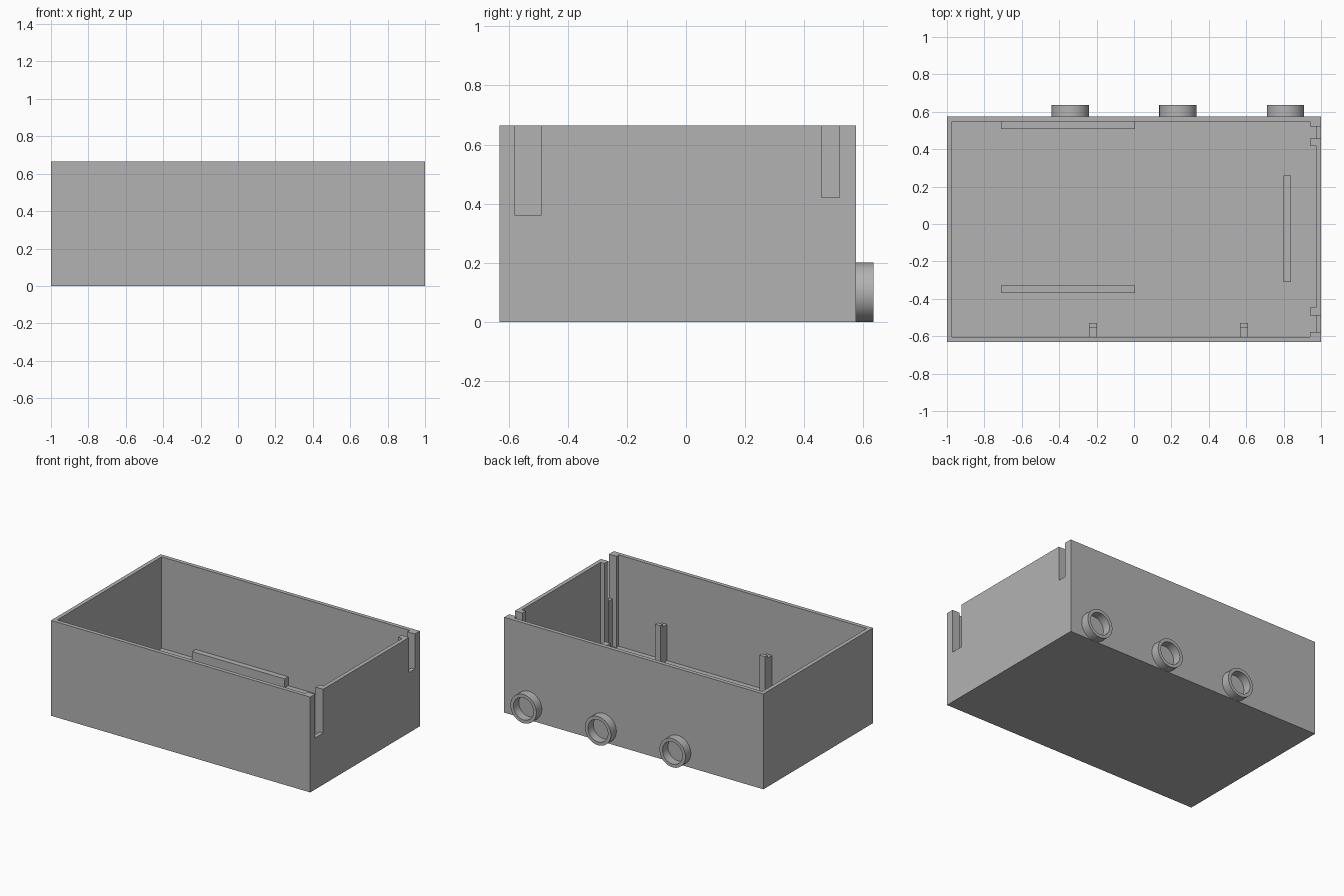
import bpy
import bmesh
from math import cos, sin, tau

cube = bpy.data.objects.get("Cube")
if cube:
    bpy.data.objects.remove(cube, do_unlink=True)

GREY = (0.45, 0.45, 0.45, 1)
grey = bpy.data.materials.new("plain grey")
grey.use_nodes = True
grey.diffuse_color = GREY
grey.node_tree.nodes["Principled BSDF"].inputs["Base Color"].default_value = GREY

# Outer and inner limits of the tray
X, FRONT, BACK, TOP = 1.0, -0.632, 0.575, 0.665
WALL = 0.028
FLOOR = 0.028
IN_X, IN_FRONT, IN_BACK = X - WALL, FRONT + WALL, BACK - WALL


def finish(bm, name):
    bmesh.ops.recalc_face_normals(bm, faces=bm.faces)
    mesh = bpy.data.meshes.new(name)
    bm.to_mesh(mesh)
    bm.free()
    mesh.materials.append(grey)
    obj = bpy.data.objects.new(name, mesh)
    bpy.context.collection.objects.link(obj)
    return obj


def extrude(name, points, offset):
    """Solid made by sweeping a flat outline along an offset."""
    bm = bmesh.new()
    face = bm.faces.new([bm.verts.new(p) for p in points])
    swept = bmesh.ops.extrude_face_region(bm, geom=[face], use_keep_orig=True)
    verts = [g for g in swept["geom"] if isinstance(g, bmesh.types.BMVert)]
    bmesh.ops.translate(bm, verts=verts, vec=offset)
    return finish(bm, name)


def box(name, x, y, z):
    outline = [(x[0], y[0], z[0]), (x[1], y[0], z[0]),
               (x[1], y[1], z[0]), (x[0], y[1], z[0])]
    return extrude(name, outline, (0, 0, z[1] - z[0]))


# Open tray, with the cavity and the two wall slots cut out
tray = box("tray", (-X, X), (FRONT, BACK), (0, TOP))
slots = {"front": (-0.578, -0.49, 0.36), "back": (0.458, 0.52, 0.42)}
cutters = [box("cavity_cutter", (-IN_X, IN_X), (IN_FRONT, IN_BACK), (FLOOR, TOP + 0.1))]
for side, (y0, y1, bottom) in slots.items():
    cutters.append(box(side + "_slot_cutter", (IN_X - 0.02, X + 0.1), (y0, y1),
                       (bottom, TOP + 0.1)))
for cutter in cutters:
    cutter.hide_render = True
    mod = tray.modifiers.new(cutter.name, "BOOLEAN")
    mod.operation = "DIFFERENCE"
    mod.solver = "EXACT"
    mod.object = cutter
bpy.context.view_layer.objects.active = tray
for cutter in cutters:
    bpy.ops.object.modifier_apply(modifier=cutter.name)
    bpy.data.objects.remove(cutter, do_unlink=True)

# Guide ribs on the inside of the wall, either side of each slot
ribs = {"front_outer": (IN_FRONT, -0.578), "front_inner": (-0.49, -0.447),
        "back_inner": (0.42, 0.458), "back_outer": (0.52, IN_BACK)}
for name, y in ribs.items():
    box(name + "_guide_rib", (0.942, IN_X), y, (FLOOR, TOP))

# Low retaining bars on the floor
box("front_floor_bar", (-0.71, 0.005), (-0.37, -0.328), (FLOOR, 0.09))
box("back_floor_bar", (-0.71, 0.005), (0.508, IN_BACK), (FLOOR, 0.09))
box("side_floor_bar", (0.80, 0.84), (-0.31, 0.26), (FLOOR, 0.2))

# Stepped posts against the front wall, each with a raised lip
for name, x in (("right_post", -0.24), ("left_post", 0.568)):
    lip, edge, seat, peak = -0.555, -0.528, 0.28, 0.30
    profile = [(IN_FRONT, FLOOR), (edge, FLOOR), (edge, peak),
               (lip, peak), (lip, seat), (IN_FRONT, seat)]
    extrude(name, [(x, y, z) for y, z in profile], (0.042, 0, 0))


# Round collars on the outside of the back wall
def collar(name, x, z=0.1, outer=0.1, inner=0.077, end=0.635, sides=64):
    bm = bmesh.new()
    loops = []
    for radius, y in ((outer, BACK), (outer, end), (inner, end), (inner, BACK)):
        loops.append([bm.verts.new((x + radius * cos(tau * i / sides), y,
                                    z + radius * sin(tau * i / sides)))
                      for i in range(sides)])
    for k in range(4):
        a, b = loops[k], loops[(k + 1) % 4]
        for i in range(sides):
            j = (i + 1) % sides
            bm.faces.new((a[i], a[j], b[j], b[i]))
    obj = finish(bm, name)
    bpy.ops.object.select_all(action="DESELECT")
    obj.select_set(True)
    bpy.context.view_layer.objects.active = obj
    bpy.ops.object.shade_smooth_by_angle()


for name, x in (("right", -0.34), ("middle", 0.235), ("left", 0.81)):
    collar(name + "_collar", x)
